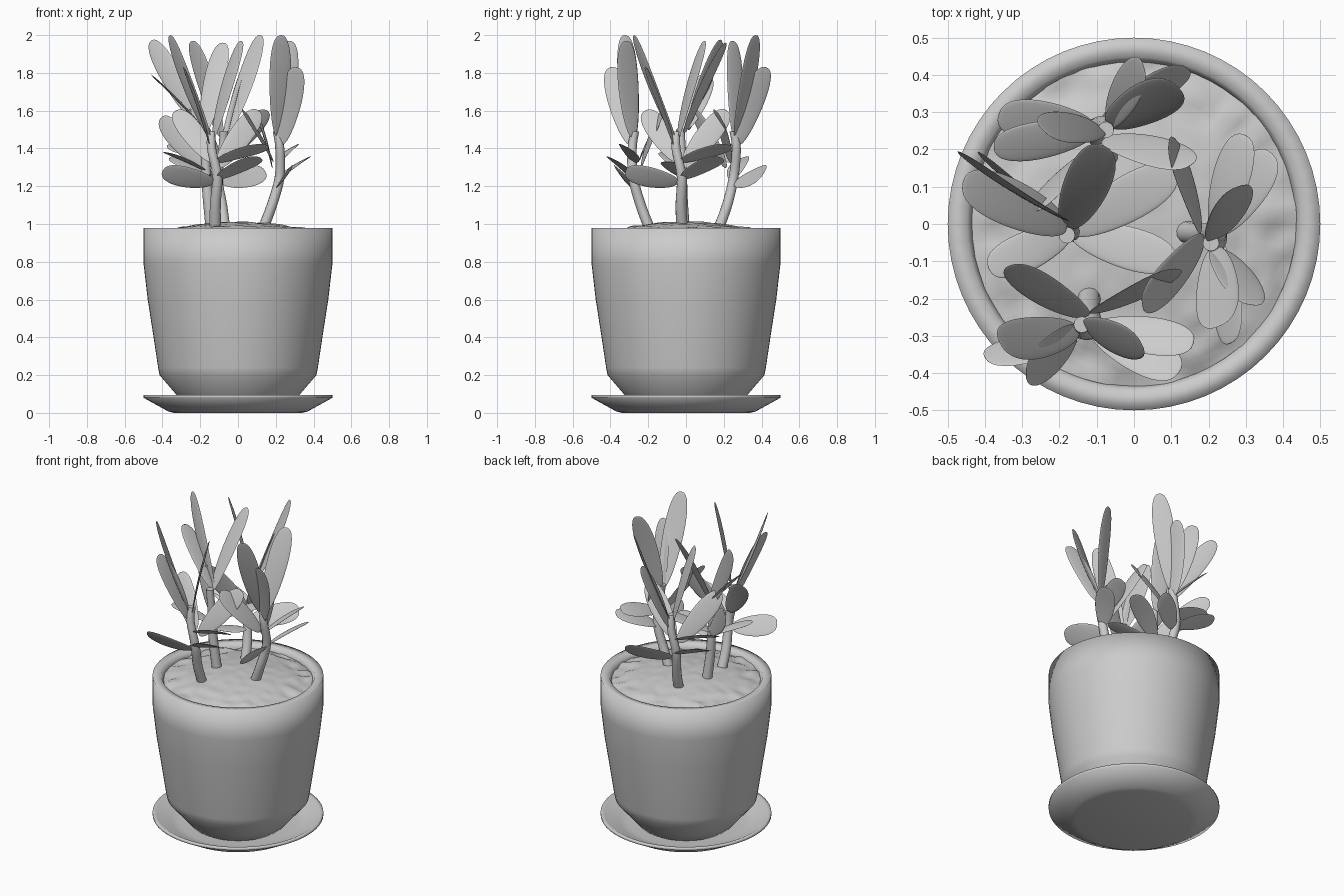
import bpy, bmesh, math
from mathutils import Vector, Matrix, noise

if "Cube" in bpy.data.objects:
    bpy.data.objects.remove(bpy.data.objects["Cube"])


def finish(name, bm, angle=35):
    bmesh.ops.recalc_face_normals(bm, faces=bm.faces)
    me = bpy.data.meshes.new(name)
    bm.to_mesh(me)
    bm.free()
    ob = bpy.data.objects.new(name, me)
    bpy.context.collection.objects.link(ob)
    bpy.ops.object.select_all(action='DESELECT')
    ob.select_set(True)
    bpy.context.view_layer.objects.active = ob
    bpy.ops.object.shade_smooth_by_angle(angle=math.radians(angle))
    return ob


def spin_profile(profile, steps):
    bm = bmesh.new()
    vs = [bm.verts.new((r, 0, z)) for r, z in profile]
    es = [bm.edges.new(p) for p in zip(vs, vs[1:])]
    bmesh.ops.spin(bm, geom=vs + es, cent=(0, 0, 0), axis=(0, 0, 1),
                   angle=2 * math.pi, steps=steps)
    bmesh.ops.remove_doubles(bm, verts=bm.verts, dist=1e-4)
    return bm


# saucer and pot
finish("saucer", spin_profile([(0, 0), (.34, 0), (.37, .008), (.5, .08), (.5, .095),
                               (.48, .093), (.39, .045), (.34, .036), (0, .035)], 64), 120)
finish("pot", spin_profile([(0, .037), (.28, .04), (.325, .095), (.415, .2), (.423, .24),
                            (.45, .42), (.478, .6), (.5, .79), (.5, .98), (.448, .978),
                            (.435, .95), (.43, .85)], 64), 120)

# soil: gentle dome, rougher near the rim
bm = spin_profile([(.437 * i / 22, 0) for i in range(23)], 90)
for v in bm.verts:
    r = v.co.length
    rough = .005 + .016 * max(0, (r - .25) / .18)
    v.co.z = 1.012 - .06 * (r / .43) ** 2 + rough * noise.noise(v.co * 16)
finish("soil", bm, 60)


def add_leaf(bm, base, tip, width, hint=None):
    """Thin blunt blade from base to tip; hint is its width direction."""
    base, tip = Vector(base), Vector(tip)
    axis = (tip - base).normalized()
    side = Vector(hint) if hint else axis.cross(Vector((0, 0, 1)))
    side = (side - axis * side.dot(axis)).normalized()
    normal = axis.cross(side)
    half = (tip - base).length / 2
    verts = bmesh.ops.create_uvsphere(bm, u_segments=24, v_segments=18, radius=1)['verts']
    for v in verts:
        x, y, t = v.co
        ring = math.sqrt(max(1 - t * t, 1e-6))
        taper = (.86 + .16 * t) * ring ** -.2      # fuller outline than an ellipse
        v.co = ((base + tip) / 2 + axis * t * half + side * x * taper * width / 2
                + normal * (y * .006 + .008 * (t * t - 1)))


def add_stem(bm, path, r0=.031, r1=.022, sides=12):
    pts = [Vector(p) for p in path]
    fine = []
    for i in range(len(pts) - 1):
        a, b, c, d = pts[max(i - 1, 0)], pts[i], pts[i + 1], pts[min(i + 2, len(pts) - 1)]
        for k in range(4):
            t = k / 4
            fine.append(.5 * (2 * b + (c - a) * t + (2 * a - 5 * b + 4 * c - d) * t * t
                              + (3 * b - a - 3 * c + d) * t ** 3))
    fine.append(pts[-1])
    rings = []
    for i, p in enumerate(fine):
        r = r0 + (r1 - r0) * i / (len(fine) - 1)
        rings.append([bm.verts.new(p + Vector((r * math.cos(2 * math.pi * k / sides),
                      r * math.sin(2 * math.pi * k / sides), 0))) for k in range(sides)])
    for a, b in zip(rings, rings[1:]):
        for k in range(sides):
            bm.faces.new((a[k], a[k - 1], b[k - 1], b[k]))
    bm.faces.new(rings[-1])


def plant(name, path, leaves, origin, turn):
    mat = Matrix.Translation(origin) @ Matrix.Rotation(math.radians(turn), 4, 'Z')
    for part in ("stem", "leaves"):
        bm = bmesh.new()
        if part == "stem":
            add_stem(bm, path)
        else:
            for leaf in leaves:
                add_leaf(bm, *leaf)
        bm.transform(mat)
        finish(name + "_" + part, bm, 50)


# repeated plant, relative to the foot of its stem, leaning to -y
path = [(0, 0, .97), (0, -.05, 1.1), (.01, -.09, 1.25), (-.02, -.095, 1.4), (-.02, -.08, 1.49)]
tilt = (0, -.85, .5)
upright = (.5, -.85, 0)
leaves = [
    ((-.03, -.09, 1.46), (-.24, -.13, 2.0), .14, upright),
    ((-.01, -.09, 1.46), (.14, -.13, 1.97), .14, upright),
    ((-.03, -.10, 1.42), (-.17, -.21, 1.83), .14, (0, 1, .3)),
    ((-.01, -.09, 1.22), (-.28, -.17, 1.28), .15, (0, -.6, .8)),
    ((0, -.09, 1.33), (.28, -.13, 1.41), .13, tilt),
    ((.01, -.09, 1.24), (.24, -.21, 1.35), .14, tilt),
    ((-.01, -.06, 1.33), (-.21, .08, 1.6), .14, (1, 0, 0)),
    ((.01, -.05, 1.3), (.23, .07, 1.6), .14, (1, .2, 0)),
]
plant("front_plant", path, leaves, (-.12, -.19, 0), 0)
plant("right_plant", path, leaves, (.13, -.02, 0), 82)
plant("back_plant", path, leaves, (-.07, .17, 0), 198)

# left plant grows straighter with its own leaf spread
path = [(0, 0, .97), (-.02, -.01, 1.15), (-.03, -.01, 1.3), (-.04, -.02, 1.5)]
leaves = [
    ((-.04, .02, 1.5), (-.32, .2, 1.97), .14, (1, -.5, .5)),
    ((-.04, 0, 1.5), (-.32, .12, 1.79), .15, (0, 1, 0)),
    ((-.04, 0, 1.48), (.06, .22, 1.96), .14),
    ((-.03, -.01, 1.3), (.25, .15, 1.42), .14),
    ((-.03, -.01, 1.25), (.25, -.09, 1.33), .13),
    ((-.03, -.01, 1.28), (-.25, -.11, 1.38), .12),
    ((-.03, .01, 1.3), (-.27, .2, 1.56), .14, (1, -.7, 0)),
]
plant("left_plant", path, leaves, (-.14, -.01, 0), 0)
